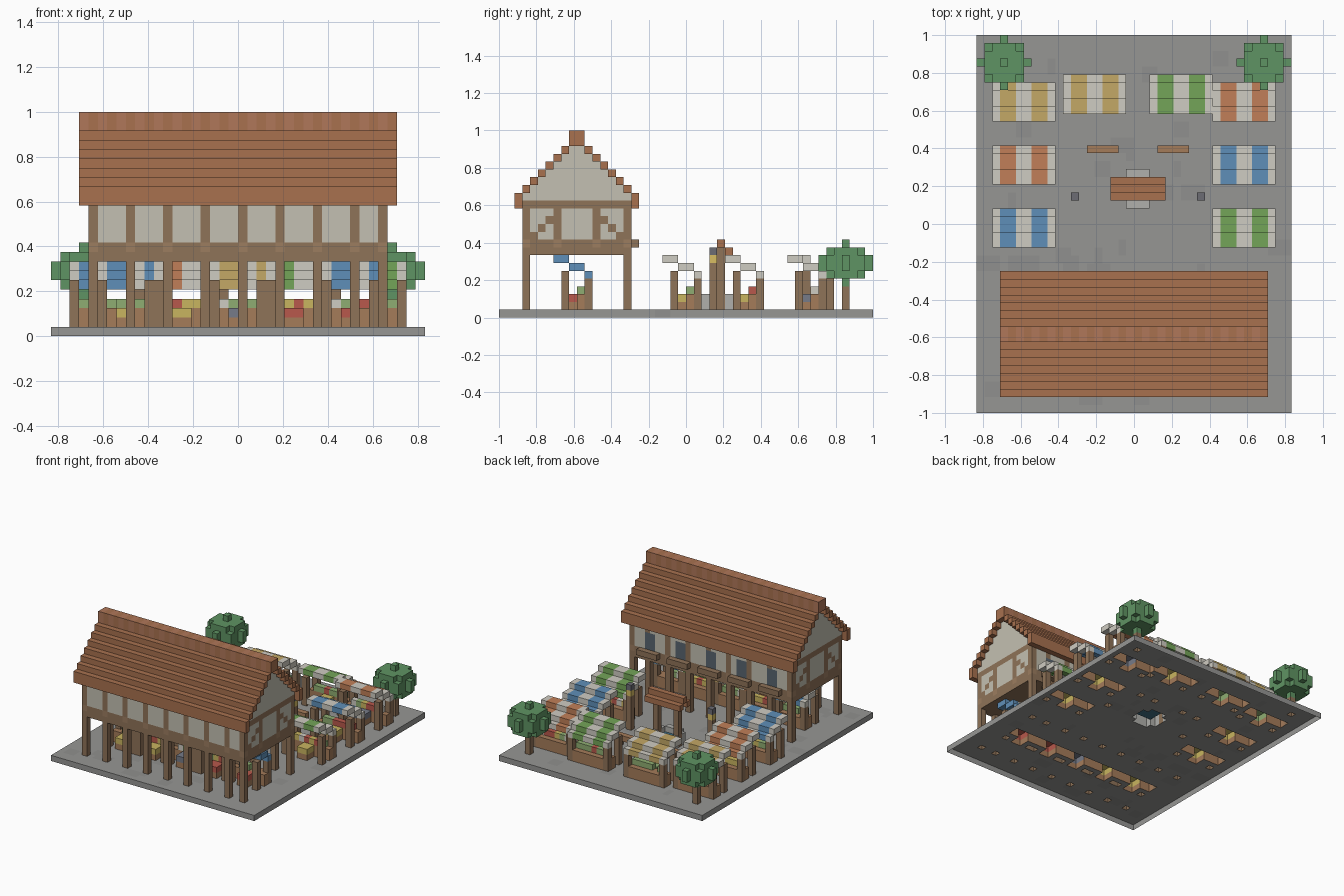
import bpy, bmesh, random
from mathutils import Vector

if "Cube" in bpy.data.objects:
    bpy.data.objects.remove(bpy.data.objects["Cube"])

random.seed(4)
U = 24.0          # blocks per unit
cells = {}        # (x, y, z) -> (part name, colour)

COLOURS = {
    "stone": "969694", "stone_dark": "90908e", "well_stone": "b0b0ac", "wood": "8f7358",
    "beam": "9c7d60", "plank": "a57c5a", "plaster": "c4c0b2", "roof": "a8714f", "ridge": "b0775a",
    "cloth": "cfccc2", "blue": "5f8fb8", "orange": "c17f58", "yellow": "c4a866", "green": "74a558",
    "leaf": "5f9463", "glass": "58646f", "metal": "6c6c74", "lamp": "d8bd62", "water": "3f6f86",
    "red": "b8584c", "lime": "8fae72", "slate": "767b88", "gold": "c9b560",
}


def srgb(h):
    c = [int(h[i:i + 2], 16) / 255 for i in (0, 2, 4)]
    return [((v + 0.055) / 1.055) ** 2.4 if v > 0.04 else v / 12.92 for v in c] + [1]


def box(part, col, x, y, z):
    """Fill a block region; x, y, z are (start, end) in blocks."""
    for i in range(*x):
        for j in range(*y):
            for k in range(*z):
                cells[i, j, k] = (part, col)


def cell(part, col, x, y, z):
    cells[x, y, z] = (part, col)


# paved square, with slightly darker patches
box("paving", "stone", (-20, 20), (-24, 24), (0, 1))
for _ in range(40):
    x, y = random.randint(-20, 17), random.randint(-24, 21)
    box("paving", "stone_dark", (x, x + random.randint(1, 3)), (y, y + 2), (0, 1))


def stall(x0, y0, w, col):
    """Market stall: posts, counter, goods, crate and stepped striped awning."""
    box("stall_counter", "plank", (x0, x0 + w), (y0 + 3, y0 + 5), (1, 3))
    for x in (x0, x0 + w - 1):
        box("stall_post", "wood", (x, x + 1), (y0 + 1, y0 + 2), (1, 6))
        box("stall_post", "wood", (x, x + 1), (y0 + 4, y0 + 5), (1, 5))
    for x in range(x0 + 1, x0 + w - 1):
        good = random.choice(["red", "lime", "gold", "lime", "cloth", None])
        if good:
            cell("goods", good, x, y0 + 3, 3)
    c = x0 + w // 2 - 1
    box("crate", "plank", (c, c + 2), (y0 + 1, y0 + 3), (1, 2))
    box("crate", random.choice(["red", "gold", "slate", "lime"]),
        (c, c + 2), (y0 + 1, y0 + 3), (2, 3))
    for i in range(w):
        cloth = col if i % 4 in (1, 2) else "cloth"
        for d, z in enumerate((7, 7, 6, 6, 5)):
            cell("awning", cloth, x0 + i, y0 + d, z)


# open-air stalls
for y, left, right in ((-3, "blue", "green"), (5, "orange", "blue"), (13, "yellow", "orange")):
    stall(-18, y, 8, left)
    stall(10, y, 8, right)
stall(-9, 14, 8, "yellow")
stall(2, 14, 8, "green")
# stalls under the hall
for n, col in enumerate(("blue", "orange", "yellow", "green", "blue")):
    stall(-15 + 6 * n, -17, 6, col)

# hall: plaster storey with floor and top beams
box("hall_wall", "plaster", (-16, 16), (-21, -7), (10, 14))
box("hall_beam", "wood", (-16, 16), (-21, -7), (8, 10))
box("hall_beam", "wood", (-16, 16), (-21, -7), (14, 15))
# posts on the long sides, with joist ends
for x in list(range(-16, 16, 4)) + [15]:
    for y in (-21, -8):
        box("hall_post", "wood", (x, x + 1), (y, y + 1), (1, 8))
        box("hall_post", "wood", (x, x + 1), (y, y + 1), (10, 14))
        cell("hall_post", "beam", x, y, 9)
# gable end posts and diagonal braces
for x in (-16, 15):
    for y in (-17, -12):
        box("hall_post", "wood", (x, x + 1), (y, y + 1), (10, 14))
        cell("hall_post", "beam", x, y, 9)
    for d in range(3):
        cell("hall_brace", "wood", x, -20 + d, 10 + d)
        cell("hall_brace", "wood", x, -9 - d, 10 + d)
# windows and sills facing the square
for x in (-12, -6, 0, 6, 12):
    box("window", "glass", (x - 1, x + 1), (-8, -7), (10, 13))
    box("window_sill", "wood", (x - 2, x + 2), (-7, -6), (9, 10))

# stepped roof over plaster gables
for d in range(8):
    for y in (-22 + d, -7 - d):
        if 0 < d:
            box("gable", "plaster", (-16, 16), (y, y + 1), (15, 15 + d))
        if d < 7:
            box("roof", "roof", (-17, 17), (y, y + 1), (14 if d == 0 else 15 + d, 16 + d))
        else:
            box("roof_ridge", "roof", (-17, 17), (y, y + 1), (22, 24))
for x in range(-17, 17, 2):
    box("roof_ridge", "ridge", (x, x + 1), (-15, -13), (22, 24))

# well with water, posts and a small roof
for x in range(-2, 3):
    for y in range(2, 7):
        a, b = abs(x), abs(y - 4)
        if a + b == 4:
            continue
        if max(a, b) == 2:
            box("well", "well_stone", (x, x + 1), (y, y + 1), (1, 3))
        else:
            cell("well_water", "water", x, y, 1)
for x in (-2, 2):
    box("well_post", "wood", (x, x + 1), (4, 5), (1, 9))
box("well_post", "wood", (-2, 3), (4, 5), (8, 9))
box("well_roof", "roof", (-3, 4), (3, 4), (8, 9))
box("well_roof", "roof", (-3, 4), (5, 6), (8, 9))
box("well_roof", "roof", (-3, 4), (4, 5), (9, 10))

# lanterns
for x in (-8, 8):
    box("lantern_post", "wood", (x, x + 1), (3, 4), (1, 7))
    cell("lantern", "lamp", x, 3, 7)
    cell("lantern", "metal", x, 3, 8)

# benches
for x in (-6, 3):
    box("bench", "plank", (x, x + 4), (9, 10), (2, 3))
    for leg in (x, x + 3):
        cell("bench", "wood", leg, 9, 1)

# trees
for cx in (-17, 16):
    for dx in range(-3, 4):
        for dy in range(-3, 4):
            for z in range(4, 10):
                if dx * dx + dy * dy + (1.2 * (z - 6.5)) ** 2 < 9.6:
                    cell("tree_crown", "leaf", cx + dx, 20 + dy, z)
    box("tree_trunk", "wood", (cx, cx + 1), (20, 21), (1, 4))

# turn the blocks into one mesh per part, keeping only the exposed faces
mats = {}
for name, h in COLOURS.items():
    mats[name] = bpy.data.materials.new(name)
    mats[name].diffuse_color = srgb(h)

parts = {}
for pos, (part, col) in cells.items():
    parts.setdefault(part, []).append((pos, col))

for part, blocks in parts.items():
    bm = bmesh.new()
    cols = sorted({c for _, c in blocks})
    verts = {}
    for pos, col in blocks:
        for axis in range(3):
            for side in (0, 1):
                n = list(pos)
                n[axis] += 2 * side - 1
                if tuple(n) in cells or n[2] < 0:
                    continue
                u, v = (axis + 1) % 3, (axis + 2) % 3
                corners = []
                for a, b in ((0, 0), (1, 0), (1, 1), (0, 1)):
                    p = list(pos)
                    p[axis] += side
                    p[u] += a
                    p[v] += b
                    p = tuple(p)
                    if p not in verts:
                        verts[p] = bm.verts.new(Vector(p) / U)
                    corners.append(verts[p])
                f = bm.faces.new(corners if side else corners[::-1])
                f.material_index = cols.index(col)
    # merge flat areas of one colour
    bmesh.ops.dissolve_limit(bm, angle_limit=0.01, verts=bm.verts[:], edges=bm.edges[:],
                             delimit={'MATERIAL'})
    me = bpy.data.meshes.new(part)
    bm.to_mesh(me)
    bm.free()
    for c in cols:
        me.materials.append(mats[c])
    bpy.context.collection.objects.link(bpy.data.objects.new(part, me))

for m in bpy.data.materials:
    if m.users and not m.is_grease_pencil:
        m.use_nodes = True
        m.node_tree.nodes["Principled BSDF"].inputs["Base Color"].default_value = m.diffuse_color
